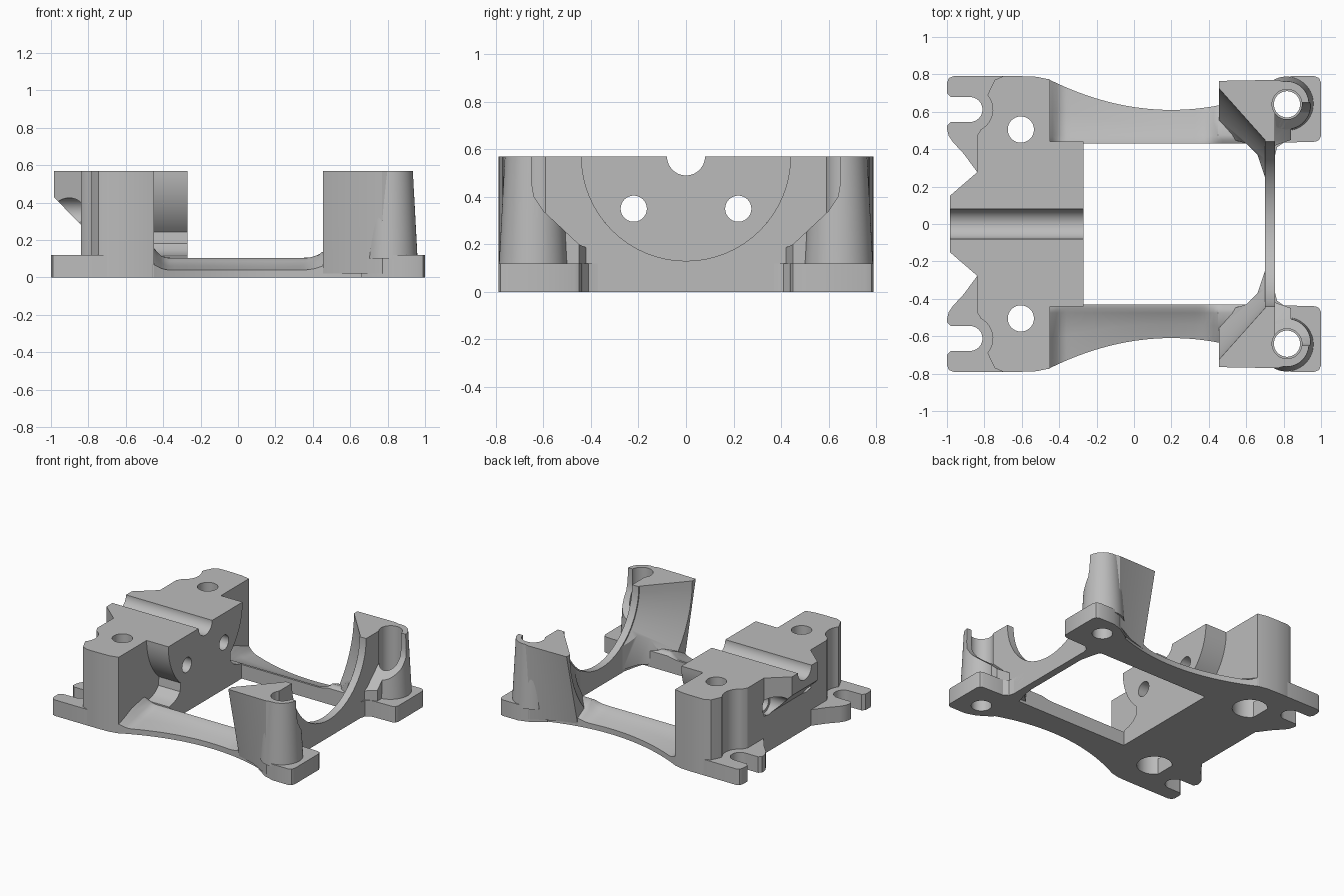
import bpy, bmesh
from math import sin, cos, radians
from mathutils import Matrix, Vector

cube = bpy.data.objects.get("Cube")
if cube:
    bpy.data.objects.remove(cube, do_unlink=True)

grey = bpy.data.materials.new("plain grey")
grey.use_nodes = True
grey.diffuse_color = (0.5, 0.5, 0.5, 1)
grey.node_tree.nodes["Principled BSDF"].inputs["Base Color"].default_value = (0.5, 0.5, 0.5, 1)

TOP = 0.57          # height of block and pillars
PLATE = 0.12        # flange thickness
cutters = []


def finish(name, bm):
    bmesh.ops.recalc_face_normals(bm, faces=bm.faces)
    mesh = bpy.data.meshes.new(name)
    bm.to_mesh(mesh)
    bm.free()
    mesh.materials.append(grey)
    ob = bpy.data.objects.new(name, mesh)
    bpy.context.collection.objects.link(ob)
    return ob


def loft(name, rings):
    """Skin equal-length rings of 3D points and cap both ends."""
    bm = bmesh.new()
    rows = [[bm.verts.new(p) for p in ring] for ring in rings]
    n = len(rows[0])
    for a, b in zip(rows, rows[1:]):
        for i in range(n):
            j = (i + 1) % n
            bm.faces.new((a[i], a[j], b[j], b[i]))
    bm.faces.new(rows[0])
    bm.faces.new(rows[-1])
    return finish(name, bm)


def slab(name, pts, lo, hi):
    return loft(name, [[(x, y, z) for x, y in pts] for z in (lo, hi)])


def along_x(name, pts, lo, hi):
    return loft(name, [[(x, y, z) for y, z in pts] for x in (lo, hi)])


def round_bar(name, start, end, r1, r2=None):
    """Cylinder or cone between two points."""
    a, b = Vector(start), Vector(end)
    d = b - a
    m = Matrix.Translation((a + b) / 2) @ d.to_track_quat('Z', 'Y').to_matrix().to_4x4()
    bm = bmesh.new()
    bmesh.ops.create_cone(bm, cap_ends=True, segments=64, radius1=r1,
                          radius2=r1 if r2 is None else r2, depth=d.length, matrix=m)
    return finish(name, bm)


def cutter(ob):
    ob.hide_render = True
    cutters.append(ob)
    return ob


def cut(ob, tools):
    bpy.context.view_layer.objects.active = ob
    for t in tools:
        mod = ob.modifiers.new("cut", 'BOOLEAN')
        mod.operation = 'DIFFERENCE'
        mod.solver = 'EXACT'
        mod.object = t
        bpy.ops.object.modifier_apply(modifier=mod.name)


def arc(cx, cy, r, a0, a1, n=12):
    steps = [radians(a0 + (a1 - a0) * i / n) for i in range(n + 1)]
    return [(cx + r * cos(a), cy + r * sin(a)) for a in steps]


def both(pts):
    """Complete a +y half outline that runs along (x, y)."""
    return pts + [(x, -y) for x, y in reversed(pts)]


def flip(pts, s):
    return [(x, y * s) for x, y in pts]


parts = []

# Shared cutters: top groove, cross holes, round cradle
groove = cutter(round_bar("groove_cutter", (-1.2, 0, TOP), (0, 0, TOP), 0.08))
cradle = cutter(round_bar("cradle_cutter", (0.5, 0, TOP), (1.2, 0, TOP), 0.44))
cone = cutter(round_bar("cone_cutter", (0.4, 0, TOP), (0.7, 0, TOP), 0.786, 0.45))
cross_holes, mouths, bolts = [], [], []
for s in (1, -1):
    y = 0.22 * s
    cross_holes.append(cutter(round_bar("cross_hole_cutter", (-1.2, y, 0.35), (0, y, 0.35), 0.055)))
    mouths.append(cutter(round_bar("hole_mouth_cutter", (-1.2, y, 0.35), (-0.8, y, 0.35), 0.075)))
    y = 0.505 * s
    bolts.append(cutter(round_bar("bolt_hole_cutter", (-0.605, y, -0.1), (-0.605, y, 0.8), 0.07)))
    bolts.append(cutter(round_bar("counterbore_cutter", (-0.605, y, -0.1), (-0.605, y, 0.15), 0.12)))

# Main block with scooped rear corners
outer = [(-0.45, 0.772), (-0.52, 0.787), (-0.6, 0.79), (-0.70, 0.79), (-0.745, 0.77), (-0.765, 0.73)]
block = slab("main_block", both(outer + arc(-0.875, 0.612, 0.12, 40, -62) + [(-0.84, 0.47)]), 0, TOP)
cut(block, [groove] + cross_holes + mouths + bolts)
parts.append(block)

# Rounded nose of the block, facing the opening
nose_half = arc(0, TOP, 0.44, 0, -48) + [(0.30, 0.18), (0.335, 0.145), (0.38, 0.125), (0.43, 0.115), (0.43, 0)]
nose = along_x("block_nose", both([(z, y) for y, z in nose_half]) and
               nose_half + [(-y, z) for y, z in reversed(nose_half)], -0.46, -0.27)
cut(nose, [groove] + cross_holes)
parts.append(nose)

# Overhanging wedge on the outer end of the block
bm = bmesh.new()
for s in (1, -1):
    for x, y, z in ((-0.8, 0.31, TOP), (-0.985, 0.15, TOP), (-0.985, 0.15, 0.43), (-0.8, 0.31, 0.24)):
        bm.verts.new((x, y * s, z))
bmesh.ops.convex_hull(bm, input=bm.verts)
wedge = finish("end_wedge", bm)
cut(wedge, [groove] + mouths)
parts.append(wedge)

# Thin web with the round cradle
web = along_x("cradle_web", [(-0.5, 0), (0.5, 0), (0.5, TOP), (-0.5, TOP)], 0.70, 0.755)
cut(web, [cradle])
parts.append(web)

for s, side in ((1, "left"), (-1, "right")):
    # Slotted foot
    foot = ([(-0.7, 0.2), (-0.84, 0.2), (-0.84, 0.28), (-0.91, 0.375), (-0.97, 0.44), (-0.99, 0.47), (-1, 0.51),
             (-1, 0.525), (-0.98, 0.545)] + arc(-0.877, 0.612, 0.067, -90, 90)
            + [(-0.98, 0.68), (-1, 0.70), (-1, 0.755), (-0.99, 0.78), (-0.965, 0.79), (-0.7, 0.79)])
    parts.append(slab(side + "_slotted_foot", flip(foot, s), 0, PLATE))

    # Waisted rail, low on its outer edge and filleted at both ends
    rings = []
    for i in range(49):
        x = -0.46 + 1.18 * i / 48
        out = 0.61 + 0.38 * (x - 0.2) ** 2
        rise = 0.08 * min(1, max(0, 1 - (x + 0.45) / 0.08)) ** 2
        rise += 0.05 * min(1, max(0, 1 - (0.45 - x) / 0.1)) ** 2
        mid = (out + 0.46) / 2
        section = [(0.43, 0), (out, 0), (out, 0.04 + rise * 0.4), (mid, 0.06 + rise),
                   (0.475, 0.087 + rise), (0.45, 0.103 + rise * 0.6), (0.43, 0.105 + rise * 0.3)]
        rings.append([(x, y * s, z) for y, z in section])
    parts.append(loft(side + "_rail", rings))

    # Cutters around the pillar bolt
    bx, by = 0.818, 0.64 * s
    bolt = cutter(round_bar("pillar_hole_cutter", (bx, by, -0.1), (bx, by, 0.5), 0.07))
    bore = cutter(round_bar("pillar_bore_cutter", (bx, by, PLATE), (bx, by, 0.8), 0.08))
    relief = [(0.3, 0.13), (0.45, 0.2), (0.6, 0.34), (0.64, 0.4), (0.65, 0.46), (0.65, 0.8), (0.3, 0.8)]
    opening = cutter(along_x("pillar_opening_cutter", flip(relief, 1) if s > 0 else
                             [(-y, z) for y, z in relief], 0.755, 1.2))

    # Pillar foot
    flange = [(0.66, 0.70), (0.66, 0.43), (0.68, 0.36), (0.705, 0.25), (0.755, 0.25), (0.755, 0.37), (0.765, 0.41),
              (0.80, 0.435), (0.97, 0.44), (0.99, 0.45), (1, 0.47), (1, 0.755), (0.99, 0.78),
              (0.965, 0.79), (0.84, 0.79), (0.76, 0.765)]
    ob = slab(side + "_pillar_foot", flip(flange, s), 0, PLATE)
    cut(ob, [bolt])
    parts.append(ob)

    # Pillar: overhangs outward at the top, conical scoop inside
    inner = [(0.77, 0.77), (0.84, 0.75), (0.84, 0.45), (0.755, 0.42), (0.755, 0.25), (0.70, 0.25), (0.66, 0.37),
             (0.60, 0.43), (0.5, 0.46), (0.455, 0.5)]
    low = [(0.455, 0.635), (0.6, 0.68)] + inner
    high = [(0.455, 0.765), (0.6, 0.768)] + inner
    ob = loft(side + "_pillar", [[(x, y * s, z) for x, y in ring] for ring, z in ((low, 0.02), (high, TOP))])
    cut(ob, [cone, cradle, bore, bolt, opening])
    parts.append(ob)

    # Hooked boss around the bolt
    ob = round_bar(side + "_bolt_boss", (0.815, 0.643 * s, 0.1), (0.815, 0.643 * s, TOP), 0.145, 0.12)
    cut(ob, [bore, bolt, opening, cone])
    parts.append(ob)

for c in cutters:
    bpy.data.objects.remove(c, do_unlink=True)

# Smooth curved walls, keep machined edges sharp
bpy.ops.object.select_all(action='DESELECT')
for ob in parts:
    ob.select_set(True)
bpy.context.view_layer.objects.active = parts[0]
bpy.ops.object.shade_smooth_by_angle(angle=radians(30))
